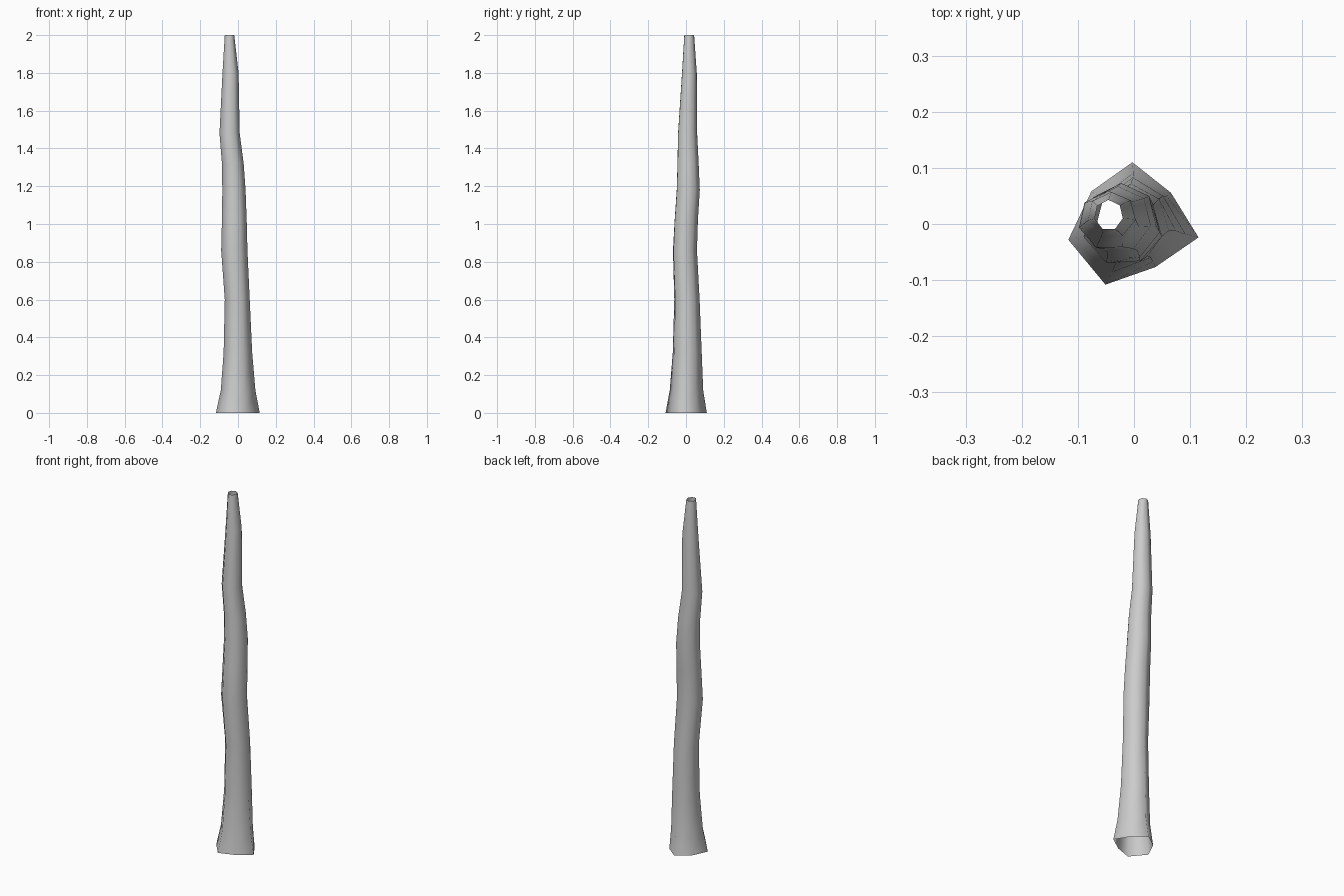
import bpy, bmesh
from math import sin, cos, radians, tau

cube = bpy.data.objects.get("Cube")
if cube:
    bpy.data.objects.remove(cube, do_unlink=True)

# Bark colour
bark = bpy.data.materials.new("pale grey bark")
bark.use_nodes = True
colour = (0.6, 0.6, 0.6, 1)
bark.diffuse_color = colour
bark.node_tree.nodes["Principled BSDF"].inputs["Base Color"].default_value = colour

# Radii of the seven root flares, going clockwise from the back
FLARE = [1.1, 0.87, 1.19, 0.87, 1.2, 1.2, 0.95]

# Trunk sections: height, left/right limits, front/back limits, flare strength
SECTIONS = [
    (0.00, -0.117, 0.115, -0.108, 0.110, 1.0),
    (0.12, -0.091, 0.092, -0.086, 0.091, 0.7),
    (0.32, -0.076, 0.075, -0.070, 0.083, 0.4),
    (0.60, -0.070, 0.062, -0.062, 0.072, 0.2),
    (0.86, -0.089, 0.050, -0.069, 0.058, 0.1),
    (1.02, -0.085, 0.046, -0.060, 0.063, 0.0),
    (1.18, -0.083, 0.040, -0.049, 0.073, 0.0),
    (1.32, -0.085, 0.030, -0.045, 0.067, 0.0),
    (1.48, -0.098, 0.009, -0.042, 0.059, 0.0),
    (1.80, -0.082, 0.003, -0.021, 0.057, 0.0),
    (2.00, -0.070, -0.020, -0.009, 0.043, 0.0),
]


def fit(values, low, high):
    a, b = min(values), max(values)
    return [low + (v - a) / (b - a) * (high - low) for v in values]


def section(bm, z, x0, x1, y0, y1, flare):
    n = len(FLARE)
    angles = [radians(91) - tau * i / n for i in range(n)]
    radii = [1 + (f - 1) * flare for f in FLARE]
    xs = fit([r * cos(a) for r, a in zip(radii, angles)], x0, x1)
    ys = fit([r * sin(a) for r, a in zip(radii, angles)], y0, y1)
    return [bm.verts.new((x, y, z)) for x, y in zip(xs, ys)]


# Hollow seven-sided trunk, open at both ends
bm = bmesh.new()
rings = [section(bm, *s) for s in SECTIONS]
for low, high in zip(rings, rings[1:]):
    for i in range(len(low)):
        j = (i + 1) % len(low)
        bm.faces.new((low[j], low[i], high[i], high[j])).smooth = True
mesh = bpy.data.meshes.new("trunk")
bm.to_mesh(mesh)
bm.free()
mesh.materials.append(bark)
trunk = bpy.data.objects.new("trunk", mesh)
bpy.context.collection.objects.link(trunk)
